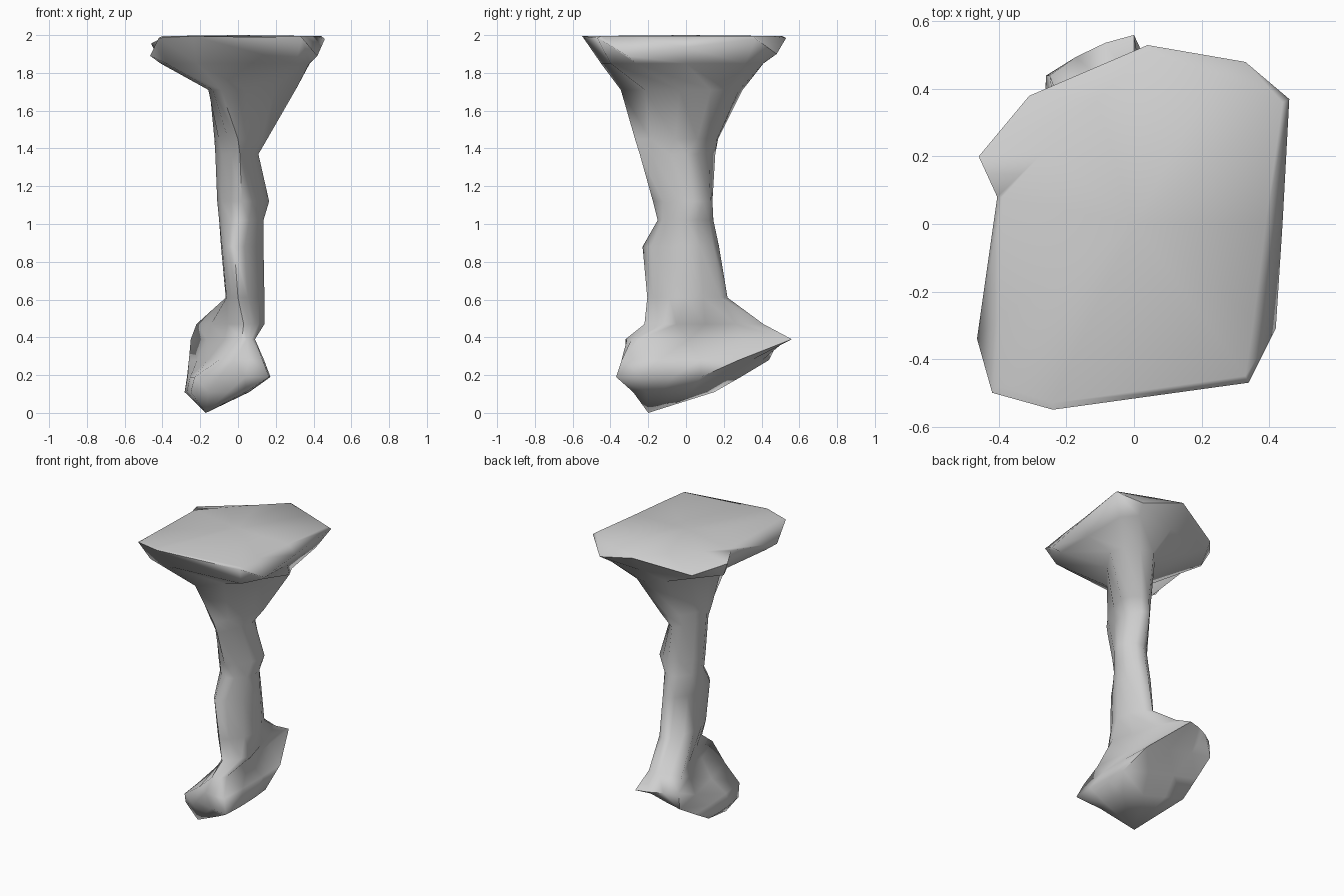
import bpy, bmesh
from mathutils import Vector

if "Cube" in bpy.data.objects:
    bpy.data.objects.remove(bpy.data.objects["Cube"])

grey = bpy.data.materials.new("bone_grey")
grey.diffuse_color = (0.62, 0.62, 0.62, 1)
grey.use_nodes = True
grey.node_tree.nodes["Principled BSDF"].inputs["Base Color"].default_value = grey.diffuse_color

# Stem and foot rings: height, bulge, then four corners (x, y):
# right, back, left, front
RINGS = [
    (1.71, 1.16, .305, .13, .09, .30, -.15, -.05, -.09, -.345),
    (1.45, 1.20, .155, .06, .02, .17, -.125, -.05, .0, -.27),
    (1.37, 1.12, .108, .0, .0, .155, -.12, -.05, .01, -.245),
    (1.12, 1.20, .165, .04, .04, .14, -.11, -.03, .02, -.175),
    (1.02, 1.25, .135, .0, .03, .145, -.10, -.02, .01, -.15),
    (0.88, 1.22, .135, .0, .03, .175, -.09, .0, -.02, -.23),
    (0.61, 1.25, .14, .0, .03, .22, -.065, .0, .0, -.205),
    (0.47, 1.05, .14, -.05, .0, .41, -.22, .36, .03, -.22),
    (0.39, 1.04, .09, -.25, .0, .56, -.25, .44, .02, -.32),
    (0.28, 1.05, .13, -.34, .13, .28, -.26, .44, -.10, -.29),
    (0.19, 1.05, .165, -.37, .155, .08, -.27, .29, -.23, -.26),
    (0.11, 1.08, .04, -.28, .05, -.05, -.28, .15, -.25, -.22),
]
# Rim of the head, counter-clockwise from the right: x, y, z
RIM = [(.44, .0, 1.935), (.46, .37, 1.98), (.33, .48, 1.90), (.04, .53, 1.985),
       (-.31, .38, 1.90), (-.46, .2, 1.955), (-.405, .08, 1.985), (-.465, -.34, 1.89),
       (-.42, -.5, 1.985), (-.24, -.55, 1.995), (.34, -.47, 1.985), (.42, -.31, 1.89)]
# Flat top inside the rim
TOP = [(.39, .0), (.44, .36), (.24, .44), (.04, .51), (-.11, .37), (-.26, .22),
       (-.39, .08), (-.40, -.28), (-.40, -.48), (-.24, -.53), (.33, -.45), (.355, -.28)]


def ring_points(z, bulge, *c):
    """Twelve points around four corner points, bulged between corners."""
    corners = [Vector((c[i], c[i + 1], z)) for i in range(0, 8, 2)]
    mid = sum(corners, Vector()) / 4
    pts = []
    for i, a in enumerate(corners):
        b = corners[(i + 1) % 4]
        pts.append(a)
        for t in (1 / 3, 2 / 3):
            pts.append(mid + (a.lerp(b, t) - mid) * bulge)
    return pts


def clamp(v, lo, hi):
    return max(lo, min(hi, v))


# Head: flat top, uneven rim and underside, flowing into the stem
loops = [
    [Vector((x, y, 1.995)) for x, y in TOP],
    [Vector(p) for p in RIM],
    [Vector((clamp(x * .9, -.41, .38), clamp(y * .85, -.45, .41), 1.85)) for x, y, z in RIM],
]
loops += [ring_points(*r) for r in RINGS]

bm = bmesh.new()
rows = [[bm.verts.new(p) for p in loop] for loop in loops]
n = len(RIM)
for up, low in zip(rows, rows[1:]):
    for i in range(n):
        j = (i + 1) % n
        bm.faces.new((up[i], low[i], low[j], up[j]))

# Slightly domed cap and pointed tip of the foot
crown = bm.verts.new((0, 0, 2))
tip = bm.verts.new((-.17, -.2, 0))
for i in range(n):
    j = (i + 1) % n
    bm.faces.new((crown, rows[0][i], rows[0][j]))
    bm.faces.new((tip, rows[-1][j], rows[-1][i]))
bmesh.ops.recalc_face_normals(bm, faces=bm.faces)

mesh = bpy.data.meshes.new("bone_pedestal")
bm.to_mesh(mesh)
bm.free()
mesh.materials.append(grey)
bone = bpy.data.objects.new("bone_pedestal", mesh)
bpy.context.collection.objects.link(bone)
bpy.context.view_layer.objects.active = bone
bone.select_set(True)
bpy.ops.object.shade_smooth_by_angle(angle=1.4)
